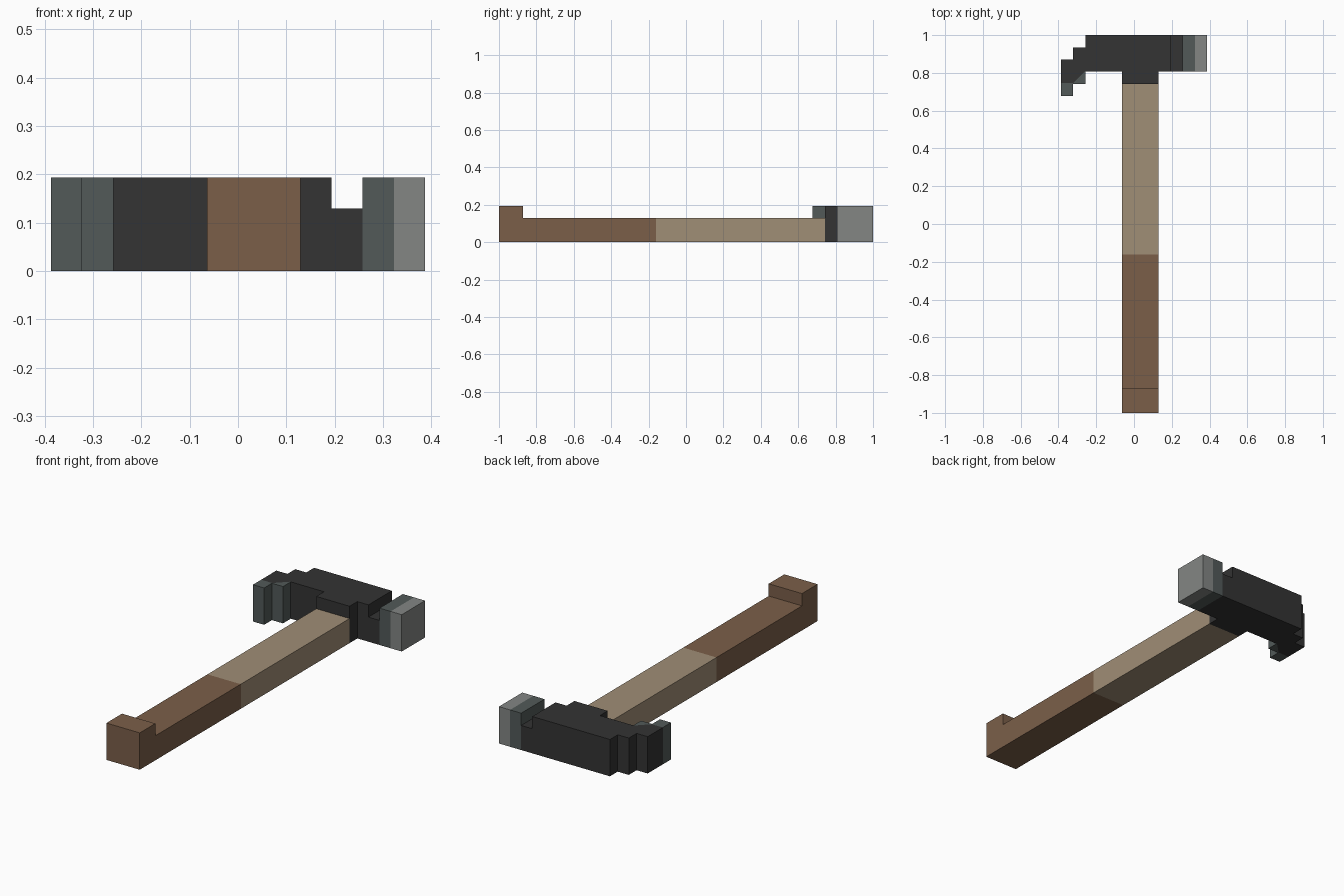
import bpy, bmesh
from mathutils import Vector

U = 2 / 31  # one block of the grid the model is built on

cube = bpy.data.objects.get("Cube")
if cube:
    bpy.data.objects.remove(cube, do_unlink=True)


def material(name, rgb):
    lin = [((c / 255 + 0.055) / 1.055) ** 2.4 for c in rgb]
    m = bpy.data.materials.new(name)
    m.use_nodes = True
    m.diffuse_color = (*lin, 1)
    bsdf = m.node_tree.nodes["Principled BSDF"]
    bsdf.inputs["Base Color"].default_value = (*lin, 1)
    bsdf.inputs["Roughness"].default_value = 0.8
    return m


iron = material("dark iron", (51, 51, 51))
steel = material("slate steel", (82, 90, 89))
bright = material("bright steel", (131, 134, 132))
brown = material("brown grip", (123, 95, 73))
tan = material("tan wood", (160, 142, 118))


def extrude(name, profile, axis, start, end, mats, cuts=(), rule=None):
    """Extrude a 2D outline along an axis (block units), cut it, colour by rule."""
    bm = bmesh.new()

    def place(p):
        co = list(p)
        co.insert(axis, start)
        return Vector(co)

    face = bm.faces.new([bm.verts.new(place(p)) for p in profile])
    out = bmesh.ops.extrude_face_region(bm, geom=[face])
    shift = Vector()
    shift[axis] = end - start
    moved = [v for v in out["geom"] if isinstance(v, bmesh.types.BMVert)]
    bmesh.ops.translate(bm, vec=shift, verts=moved)
    for point, normal in cuts:
        geom = bm.verts[:] + bm.edges[:] + bm.faces[:]
        bmesh.ops.bisect_plane(bm, geom=geom, dist=1e-5,
                               plane_co=point, plane_no=normal)
    bmesh.ops.recalc_face_normals(bm, faces=bm.faces[:])
    if rule:
        for f in bm.faces:
            f.material_index = rule(f.calc_center_median_weighted())
    bmesh.ops.scale(bm, vec=(U, U, U), verts=bm.verts[:])
    mesh = bpy.data.meshes.new(name)
    bm.to_mesh(mesh)
    bm.free()
    for m in mats:
        mesh.materials.append(m)
    obj = bpy.data.objects.new(name, mesh)
    bpy.context.collection.objects.link(obj)
    return obj


def rect(a, b, c, d):
    return [(a, c), (b, c), (b, d), (a, d)]


# Handle: side outline with raised pommel, brown grip and tan shaft
split = -2.5
extrude("handle",
        [(-15.5, 0), (11.5, 0), (11.5, 2), (-13.5, 2), (-13.5, 3), (-15.5, 3)],
        0, -1, 2, [brown, tan],
        [((0, split, 0), (0, 1, 0))], lambda c: int(c.y > split))

# Collar that joins handle and head
extrude("collar", rect(-1, 2, 11.5, 12.5), 2, 0, 3, [iron])

# Head block with a notch behind the striking face
extrude("head_block", [(-4, 0), (4, 0), (4, 2), (3, 2), (3, 3), (-4, 3)],
        1, 12.5, 15.5, [iron])

# Striking face: slate neck and bright tip
extrude("striking_face", rect(4, 6, 12.5, 15.5), 2, 0, 3, [steel, bright],
        [((5, 0, 0), (1, 0, 0))], lambda c: int(c.x > 5))

# Stepped claw with worn steel tips
edge = 11.55
extrude("claw",
        [(-4, 11.5), (-4, 14.5), (-5, 14.5), (-5, 13.5),
         (-6, 13.5), (-6, 10.5), (-5, 10.5), (-5, 11.5)],
        2, 0, 3, [iron, steel],
        [((-5, edge, 0), (0, 1, 0)), ((-5, edge, 0), (-1, 1, 0))],
        lambda c: int(c.y < edge + max(0, c.x + 5)))
